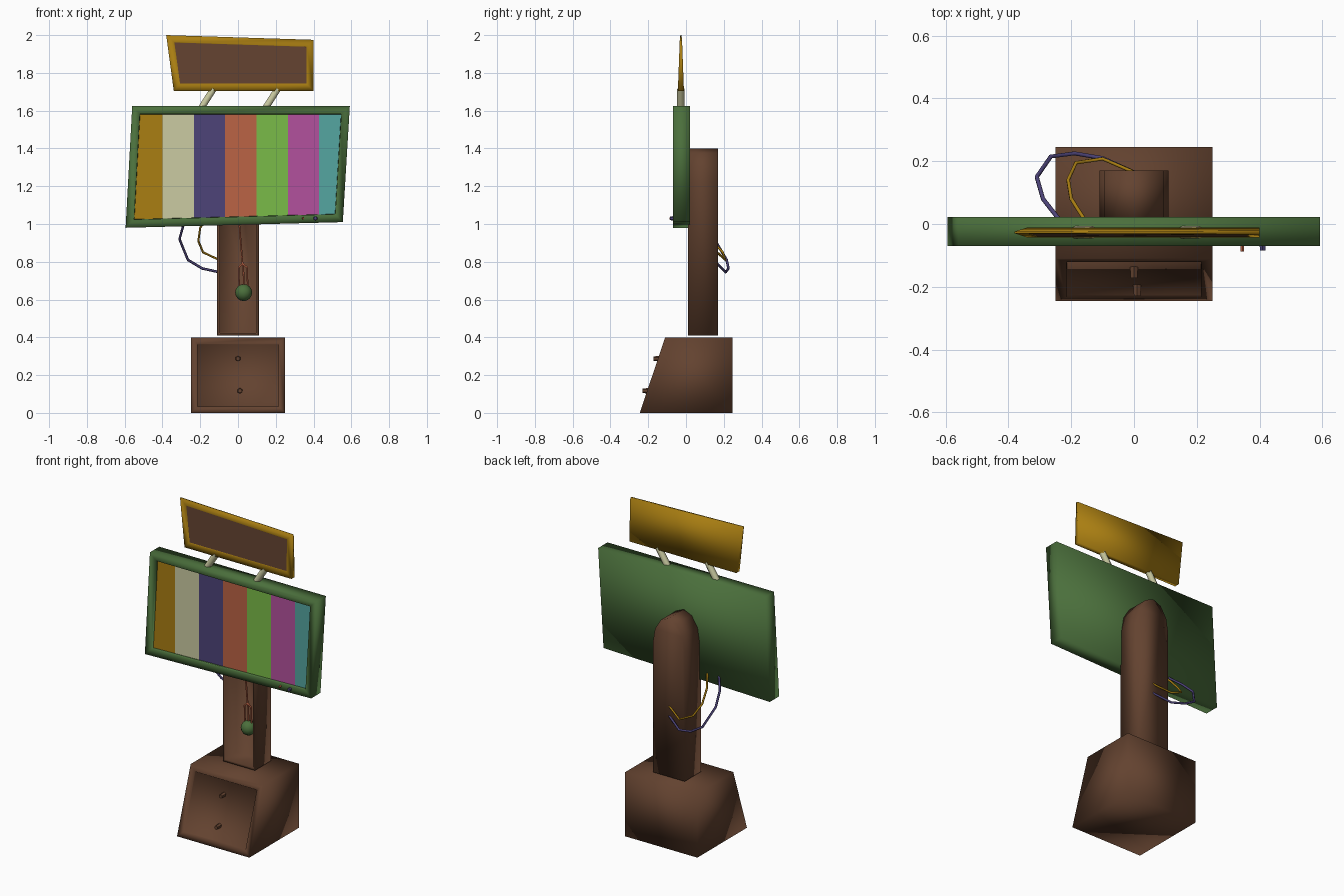
import bpy, bmesh, math
from mathutils import Vector

if "Cube" in bpy.data.objects:
    bpy.data.objects.remove(bpy.data.objects["Cube"])

def material(name, r, g, b):
    m = bpy.data.materials.new(name)
    m.diffuse_color = (r, g, b, 1)
    m.use_nodes = True
    m.node_tree.nodes["Principled BSDF"].inputs["Base Color"].default_value = m.diffuse_color
    return m

BROWN = material("brown", .125, .055, .029)
GREEN = material("dark green", .07, .16, .045)
GOLD = material("gold", .40, .21, .006)
CREAM = material("cream", .60, .60, .36)
NAVY = material("navy", .074, .057, .19)
RED = material("brick red", .5, .125, .06)
LIME = material("lime", .195, .5, .065)
MAGENTA = material("magenta", .45, .083, .34)
TEAL = material("teal", .09, .38, .355)


def finish(bm, name, mats):
    me = bpy.data.meshes.new(name)
    bm.to_mesh(me)
    bm.free()
    for m in mats:
        me.materials.append(m)
    ob = bpy.data.objects.new(name, me)
    bpy.context.collection.objects.link(ob)
    return ob


def prism(a, b):
    """Closed solid between two matching outlines, softly shaded."""
    bm = bmesh.new()
    va = [bm.verts.new(p) for p in a]
    vb = [bm.verts.new(p) for p in b]
    n = len(va)
    bm.faces.new(va)
    bm.faces.new(vb[::-1])
    for i in range(n):
        bm.faces.new((va[i], va[i - 1], vb[i - 1], vb[i]))
    bmesh.ops.recalc_face_normals(bm, faces=bm.faces)
    for f in bm.faces:
        f.smooth = True
    return bm


def recess(bm, rim, depth):
    """Flat rim around the front face, then push the middle in."""
    bm.normal_update()
    face = min(bm.faces, key=lambda f: f.normal.y)
    for t in (rim, .002):
        bmesh.ops.inset_region(bm, faces=[face], thickness=t, use_even_offset=True)
    bm.normal_update()
    bmesh.ops.translate(bm, verts=face.verts[:], vec=face.normal * -depth)
    return face


def outline(pts, y):
    return [(x, y, z) for x, z in pts]


def tube(name, pts, r, mat, res=1):
    cu = bpy.data.curves.new(name, 'CURVE')
    cu.dimensions = '3D'
    cu.bevel_depth = r
    cu.bevel_resolution = res
    cu.use_fill_caps = True
    sp = cu.splines.new('POLY')
    sp.points.add(len(pts) - 1)
    for p, co in zip(sp.points, pts):
        p.co = (*co, 1)
    cu.materials.append(mat)
    ob = bpy.data.objects.new(name, cu)
    bpy.context.collection.objects.link(ob)


def knob(name, x, y, z, r, length, mat):
    bm = bmesh.new()
    bmesh.ops.create_cone(bm, cap_ends=True, segments=6, radius1=r, radius2=r * .8, depth=length)
    ob = finish(bm, name, [mat])
    ob.location = (x, y, z)
    ob.rotation_euler = (math.pi / 2, 0, 0)


# Wedge base with a shallow front panel and two knobs
side = [(-.245, 0), (.245, 0), (.245, .4), (-.11, .4)]
bm = prism([(-.25, y, z) for y, z in side], [(.25, y, z) for y, z in side])
recess(bm, .035, .008)
finish(bm, "base", [BROWN])
knob("upper_knob", 0, -.152, .287, .015, .04, BROWN)
knob("lower_knob", .01, -.21, .117, .015, .04, BROWN)

# Arched post, hollow towards the front
arch = [(.11 * math.cos(t), 1.22 + .18 * math.sin(t))
        for t in (i * math.pi / 6 for i in range(7))]
post = [(-.11, .41), (.11, .41)] + arch
bm = prism(outline(post, .01), outline(post, .17))
recess(bm, .014, .11)
finish(bm, "post", [BROWN])

# Crooked screen: recessed front cut into colour bars
quad = [(-.595, .98), (.555, 1.01), (.592, 1.625), (-.56, 1.625)]
bm = prism(outline(quad, -.07), outline(quad, .022))
glass = recess(bm, .042, .018)
cuts = [-.40 + .166 * i for i in range(6)]
level = glass.calc_center_median().y
for x in cuts:
    faces = [f for f in bm.faces if all(abs(v.co.y - level) < .001 for v in f.verts)]
    geom = faces + list({e for f in faces for e in f.edges}) + list({v for f in faces for v in f.verts})
    bmesh.ops.bisect_plane(bm, geom=geom, plane_co=Vector((x, 0, 0)), plane_no=Vector((1, 0, 0)))
for f in bm.faces:
    if all(abs(v.co.y - level) < .001 for v in f.verts):
        f.material_index = 1 + sum(f.calc_center_median().x > x for x in cuts)
        f.smooth = False
finish(bm, "screen", [GREEN, GOLD, CREAM, NAVY, RED, LIME, MAGENTA, TEAL])
knob("red_button", .345, -.075, 1.03, .007, .025, RED)
knob("dark_button", .41, -.073, 1.03, .012, .022, NAVY)

# Sign on top, thinner towards its upper edge
sign = [(-.34, 1.705), (.40, 1.705), (.40, 1.975), (-.38, 2.0)]
half = [.016, .016, .006, .003]
bm = prism([(x, -.027 - h, z) for (x, z), h in zip(sign, half)],
           [(x, -.027 + h, z) for (x, z), h in zip(sign, half)])
panel = recess(bm, .036, .002)
panel.material_index = 1
panel.smooth = False
finish(bm, "sign", [GOLD, BROWN])

# Slanted sign supports
tube("left_support", [(-.20, -.027, 1.605), (-.13, -.027, 1.715)], .02, CREAM)
tube("right_support", [(.14, -.027, 1.605), (.21, -.027, 1.715)], .02, CREAM)

# Cables looping from the screen to the back of the post
tube("outer_cable", [(-.235, .01, 1.05), (-.29, .08, .99), (-.31, .15, .92), (-.265, .215, .81),
                     (-.19, .225, .765), (-.10, .21, .745), (0, .165, .79)], .007, NAVY)
tube("inner_cable", [(-.155, .01, 1.05), (-.20, .08, .98), (-.21, .14, .91), (-.185, .195, .85),
                     (-.10, .208, .81), (0, .165, .85)], .006, GOLD)

# Hanging cord with strands and a ball, inside the hollow post
tube("cord", [(0, .06, 1.08), (.025, .06, .78)], .005, RED)
for i, x in enumerate((.003, .028, .048)):
    tube(f"strand_{i + 1}", [(.025, .06, .79), (x, .06, .77), (x + .004, .06, .65)], .005, RED)
bm = bmesh.new()
bmesh.ops.create_uvsphere(bm, u_segments=12, v_segments=8, radius=.045)
for f in bm.faces:
    f.smooth = True
finish(bm, "cord_ball", [GREEN]).location = (.03, .062, .637)
